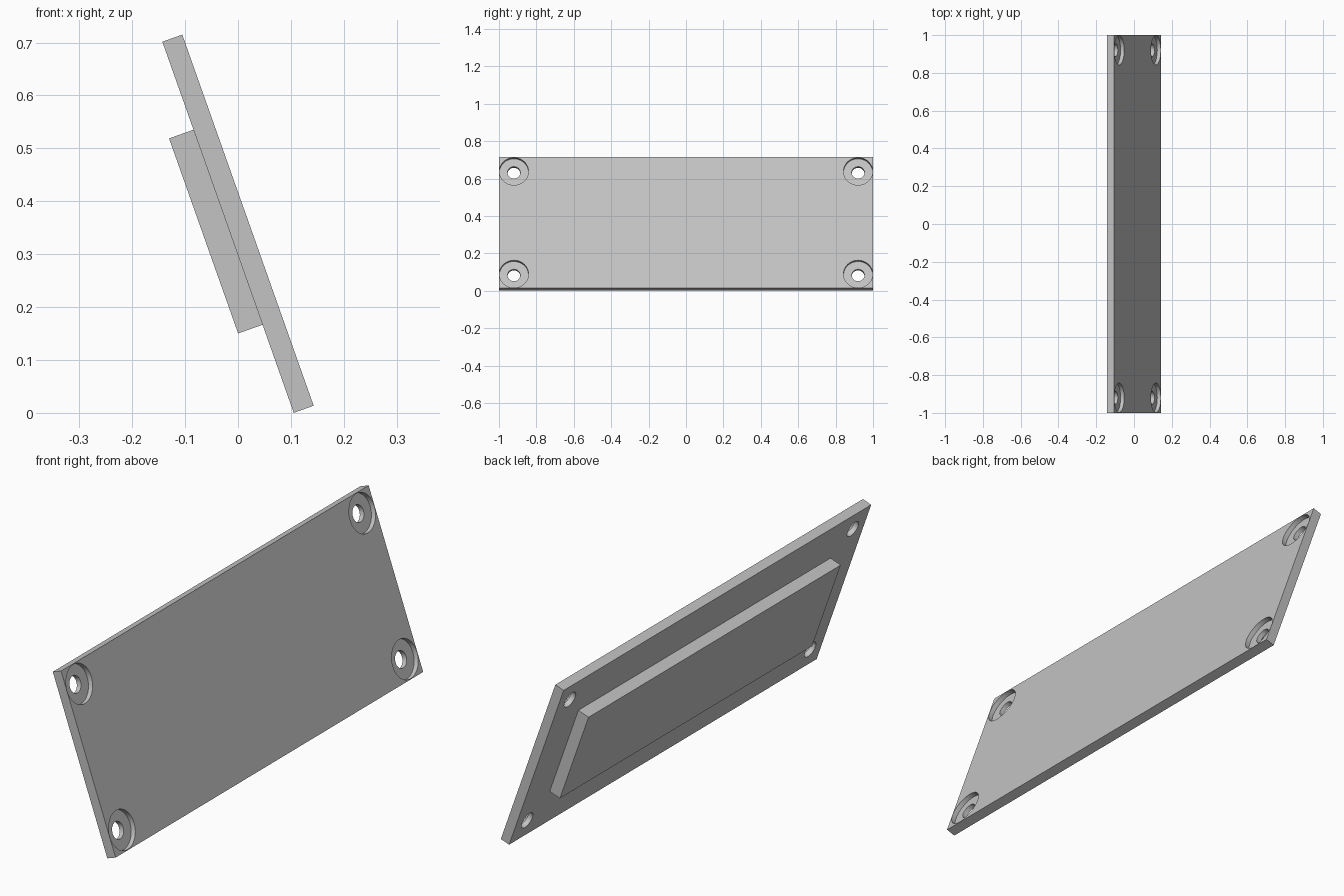
import bpy, bmesh, math
from mathutils import Matrix

cube = bpy.data.objects.get("Cube")
if cube:
    bpy.data.objects.remove(cube, do_unlink=True)

LENGTH, HEIGHT, THICK = 2.0, 0.744, 0.04
HOLE_Y, HOLE_Z = 0.92, 0.291
LEAN = Matrix.Translation((0, 0, 0.3575)) @ Matrix.Rotation(math.radians(-19.5), 4, 'Y')

grey = bpy.data.materials.new("plain grey")
grey.use_nodes = True
colour = (0.55, 0.55, 0.55, 1)
grey.diffuse_color = colour
grey.node_tree.nodes["Principled BSDF"].inputs["Base Color"].default_value = colour


def make_object(name, bm):
    mesh = bpy.data.meshes.new(name)
    bm.to_mesh(mesh)
    bm.free()
    obj = bpy.data.objects.new(name, mesh)
    bpy.context.collection.objects.link(obj)
    mesh.materials.append(grey)
    return obj


def box(name, size, x):
    bm = bmesh.new()
    place = Matrix.Translation((x, 0, 0)) @ Matrix.Diagonal((*size, 1))
    bmesh.ops.create_cube(bm, size=1, matrix=place)
    return make_object(name, bm)


def corner_cutter(name, radius, x_min, x_max):
    """Four cylinders through the plate corners, along the plate normal."""
    bm = bmesh.new()
    for y in (-HOLE_Y, HOLE_Y):
        for z in (-HOLE_Z, HOLE_Z):
            place = (Matrix.Translation(((x_min + x_max) / 2, y, z))
                     @ Matrix.Rotation(math.pi / 2, 4, 'Y'))
            bmesh.ops.create_cone(bm, cap_ends=True, segments=48, radius1=radius,
                                  radius2=radius, depth=x_max - x_min, matrix=place)
    obj = make_object(name, bm)
    obj.hide_render = True
    return obj


# Plate with counterbored screw holes, and the raised panel on its back
plate = box("mounting_plate", (THICK, LENGTH, HEIGHT), 0)
panel = box("raised_back_panel", (0.049, 1.64, 0.391), -THICK / 2 - 0.0245)

cutters = [corner_cutter("counterbore_cutter", 0.078, 0, 0.1),
           corner_cutter("screw_hole_cutter", 0.034, -0.1, 0.1)]
for cutter in cutters:
    mod = plate.modifiers.new(cutter.name, 'BOOLEAN')
    mod.operation = 'DIFFERENCE'
    mod.solver = 'EXACT'
    mod.object = cutter

# Bake the holes and drop the cutters
bpy.context.view_layer.update()
graph = bpy.context.evaluated_depsgraph_get()
plate_mesh = bpy.data.meshes.new_from_object(plate.evaluated_get(graph))
plate.modifiers.clear()
plate.data = plate_mesh
for cutter in cutters:
    bpy.data.objects.remove(cutter, do_unlink=True)

# One grey throughout, round hole walls smoothed
plate.data.materials.clear()
plate.data.materials.append(grey)
for poly in plate.data.polygons:
    poly.material_index = 0
bpy.ops.object.select_all(action='DESELECT')
plate.select_set(True)
bpy.context.view_layer.objects.active = plate
bpy.ops.object.shade_smooth_by_angle(angle=math.radians(30))

# Lean both parts back together
for obj in (plate, panel):
    obj.matrix_world = LEAN
